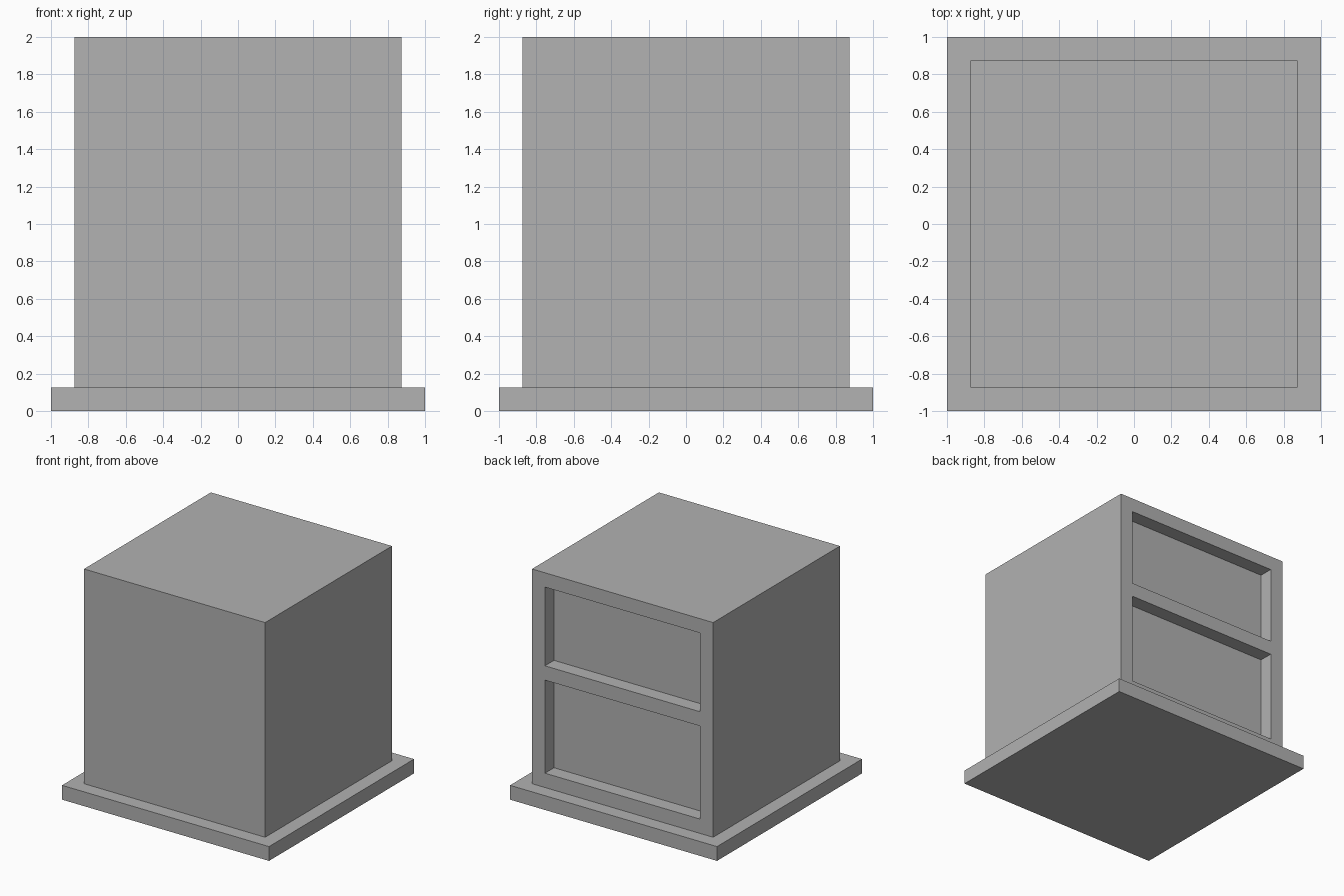
import bpy
import bmesh
from mathutils import Matrix, Vector

UNIT = 0.125               # module shared by base height, frame width and recess depth
BODY_HALF = 7 * UNIT
OPEN_HALF = 6 * UNIT
OPENINGS = [(0.25, 1.0625), (1.1875, 1.875)]   # bottom and top of each recess

default = bpy.data.objects.get("Cube")
if default:
    bpy.data.objects.remove(default, do_unlink=True)

# Single grey material
grey = bpy.data.materials.new("plain grey")
grey.use_nodes = True
colour = (0.445, 0.445, 0.445, 1)
grey.diffuse_color = colour
grey.node_tree.nodes["Principled BSDF"].inputs["Base Color"].default_value = colour


def box(half, bottom, top):
    bm = bmesh.new()
    size = Matrix.Diagonal((2 * half, 2 * half, top - bottom, 1))
    place = Matrix.Translation((0, 0, (bottom + top) / 2))
    bmesh.ops.create_cube(bm, size=1, matrix=place @ size)
    return bm


def finish(bm, name):
    bmesh.ops.recalc_face_normals(bm, faces=bm.faces)
    mesh = bpy.data.meshes.new(name)
    bm.to_mesh(mesh)
    bm.free()
    mesh.materials.append(grey)
    obj = bpy.data.objects.new(name, mesh)
    bpy.context.collection.objects.link(obj)
    return obj


def back_faces(bm):
    bm.normal_update()
    return [f for f in bm.faces if f.normal.y > 0.9]


def in_opening(face):
    c = face.calc_center_median()
    return abs(c.x) < OPEN_HALF and any(lo < c.z < hi for lo, hi in OPENINGS)


# Base slab
finish(box(8 * UNIT, 0, UNIT), "base_slab")

# Cabinet body: slice the back face along the frame lines, then sink the openings
body = box(BODY_HALF, UNIT, 2)
cuts = [(Vector((x, 0, 0)), Vector((1, 0, 0))) for x in (-OPEN_HALF, OPEN_HALF)]
cuts += [(Vector((0, 0, z)), Vector((0, 0, 1))) for pair in OPENINGS for z in pair]
for point, normal in cuts:
    faces = back_faces(body)
    edges = {e for f in faces for e in f.edges}
    verts = {v for f in faces for v in f.verts}
    bmesh.ops.bisect_plane(body, geom=[*verts, *edges, *faces],
                           plane_co=point, plane_no=normal)

panels = [f for f in back_faces(body) if in_opening(f)]
bmesh.ops.inset_individual(body, faces=panels, thickness=0, depth=-UNIT)
finish(body, "cabinet_body")
